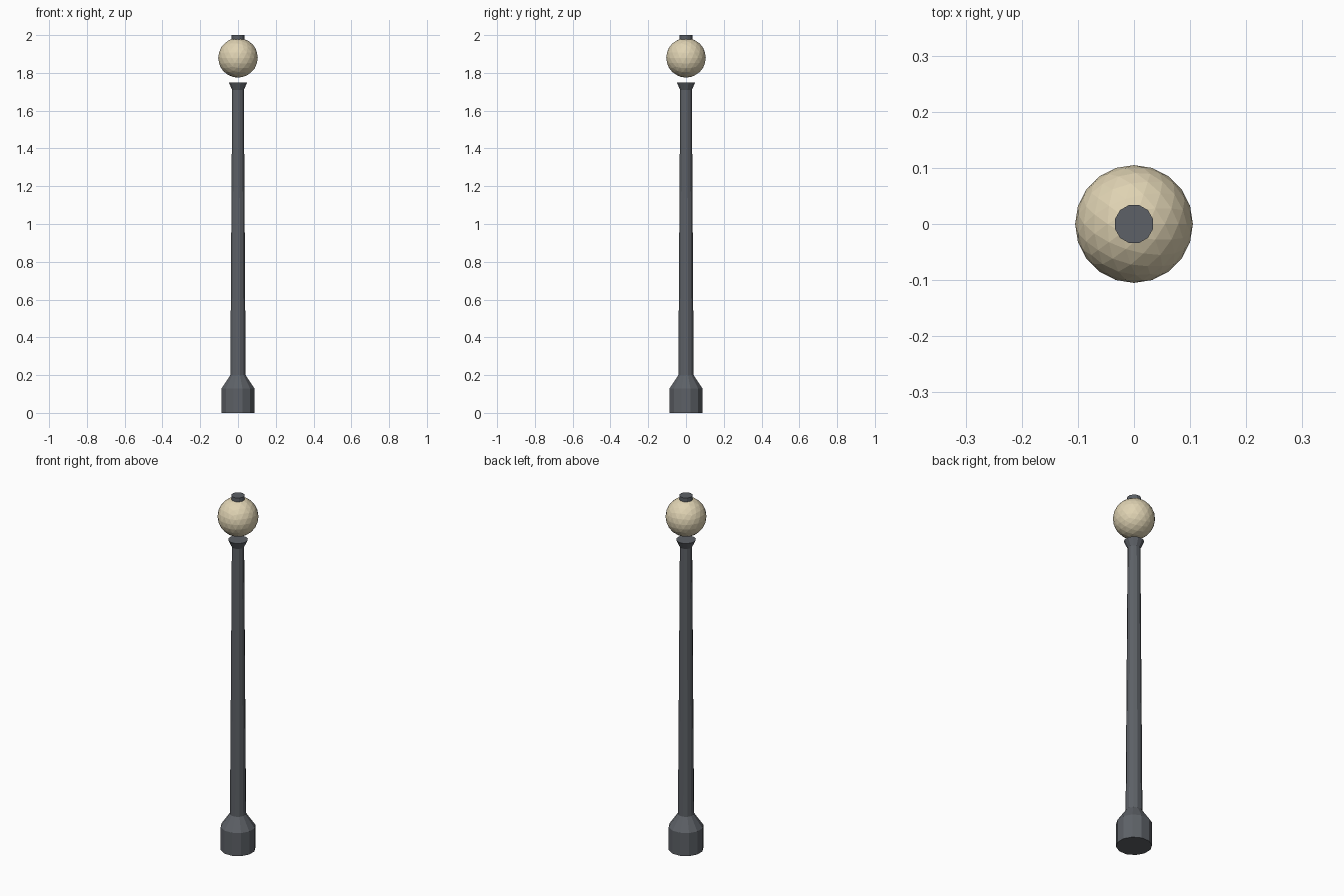
import bpy, bmesh, math
from mathutils import Matrix

if "Cube" in bpy.data.objects:
    bpy.data.objects.remove(bpy.data.objects["Cube"])

SIDES = 12


def material(name, rgb):
    m = bpy.data.materials.new(name)
    m.diffuse_color = (*rgb, 1.0)
    m.use_nodes = True
    m.node_tree.nodes["Principled BSDF"].inputs["Base Color"].default_value = m.diffuse_color
    return m


def finish(name, bm, mat):
    bmesh.ops.recalc_face_normals(bm, faces=bm.faces)
    mesh = bpy.data.meshes.new(name)
    bm.to_mesh(mesh)
    bm.free()
    mesh.materials.append(mat)
    obj = bpy.data.objects.new(name, mesh)
    bpy.context.collection.objects.link(obj)
    return obj


def lathe(name, profile, mat):
    """Closed, flat-sided turned part from (radius, z) pairs."""
    bm = bmesh.new()
    rings = []
    for r, z in profile:
        angles = [(i + 0.5) * math.tau / SIDES for i in range(SIDES)]
        rings.append([bm.verts.new((r * math.cos(a), r * math.sin(a), z)) for a in angles])
    for low, high in zip(rings, rings[1:]):
        for i in range(SIDES):
            j = (i + 1) % SIDES
            bm.faces.new((low[i], low[j], high[j], high[i]))
    bm.faces.new(rings[0][::-1])
    bm.faces.new(rings[-1])
    return finish(name, bm, mat)


iron = material("dark grey iron", (0.11, 0.12, 0.135))
glass = material("warm cream glass", (0.74, 0.65, 0.45))

# Post: wide foot, sloped shoulder, tapering shaft and flared collar
lathe("lamp_post", [(0.09, 0.0), (0.09, 0.13), (0.042, 0.20),
                    (0.032, 1.71), (0.051, 1.75)], iron)

# Faceted globe, floating just above the collar
bm = bmesh.new()
bmesh.ops.create_icosphere(bm, subdivisions=3, radius=0.105,
                           matrix=Matrix.Translation((0, 0, 1.88)))
finish("lamp_globe", bm, glass)

# Small cap on top of the globe
lathe("globe_cap", [(0.035, 1.96), (0.035, 2.0)], iron)
